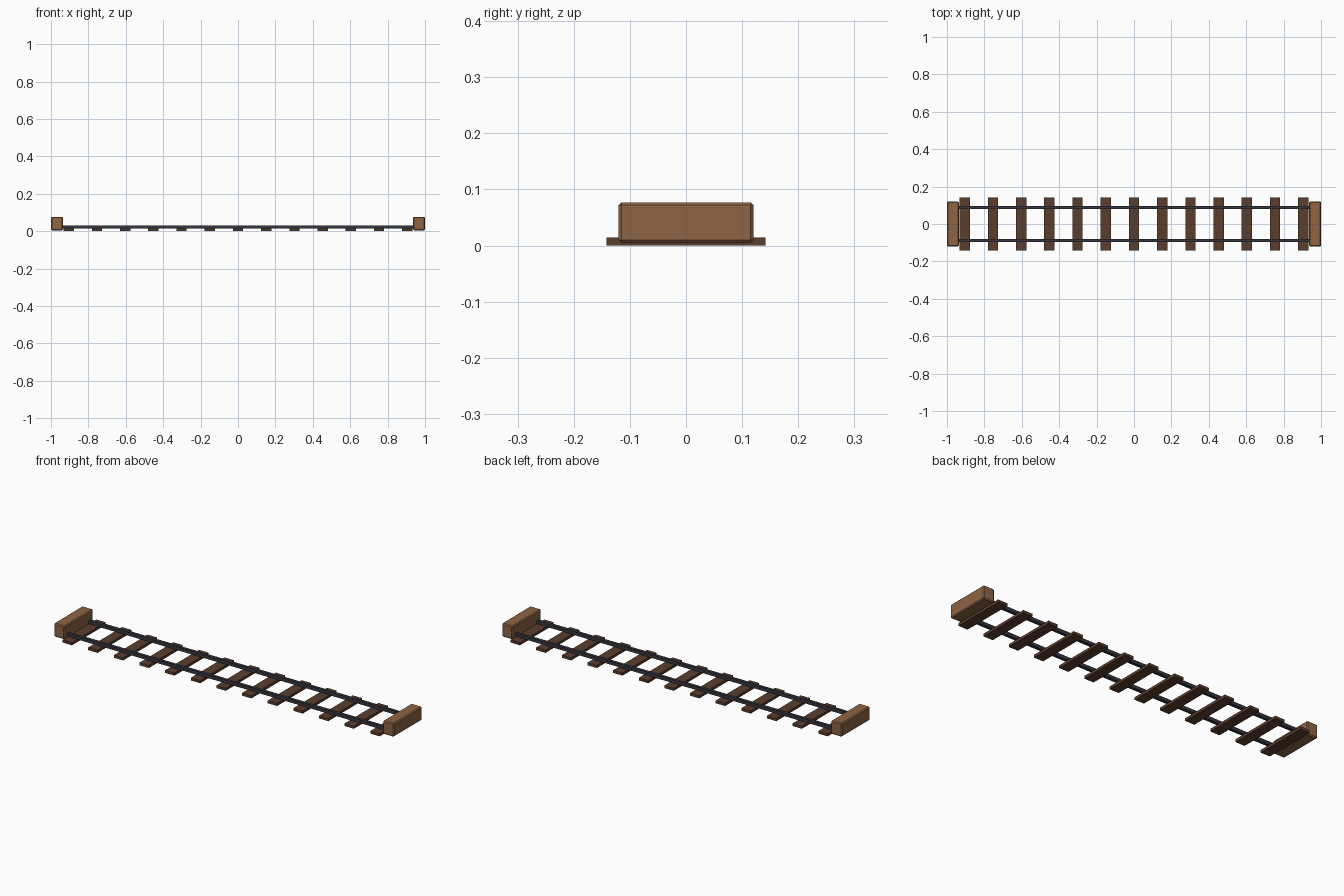
import bpy
import bmesh

if "Cube" in bpy.data.objects:
    bpy.data.objects.remove(bpy.data.objects["Cube"])


def material(name, color):
    m = bpy.data.materials.new(name)
    m.diffuse_color = (*color, 1)
    m.use_nodes = True
    m.node_tree.nodes["Principled BSDF"].inputs["Base Color"].default_value = m.diffuse_color
    return m


def block(name, center, size, mat, bevel=0.0):
    """Flat-shaded box with optional chamfered edges."""
    bm = bmesh.new()
    bmesh.ops.create_cube(bm, size=1)
    bmesh.ops.scale(bm, vec=size, verts=bm.verts)
    if bevel:
        bmesh.ops.bevel(bm, geom=bm.edges[:], offset=bevel, segments=1,
                        profile=0.5, affect='EDGES')
    mesh = bpy.data.meshes.new(name)
    bm.to_mesh(mesh)
    bm.free()
    mesh.materials.append(mat)
    obj = bpy.data.objects.new(name, mesh)
    obj.location = center
    bpy.context.collection.objects.link(obj)
    return obj


dark_wood = material("dark_wood", (0.105, 0.048, 0.027))
light_wood = material("light_wood", (0.27, 0.13, 0.06))
steel = material("steel", (0.035, 0.035, 0.048))

# Thirteen evenly spaced sleepers
SLEEPERS = 13
SPAN = 1.81
for i in range(SLEEPERS):
    x = -SPAN / 2 + SPAN * i / (SLEEPERS - 1)
    block(f"sleeper_{i + 1}", (x, 0, 0.007), (0.055, 0.284, 0.014), dark_wood)

# Two rails resting on the sleepers
for side, label in ((-1, "front"), (1, "back")):
    block(f"{label}_rail", (0, side * 0.088, 0.0225), (1.875, 0.016, 0.018), steel)

# Chamfered buffer blocks at both ends
for side, label in ((-1, "left"), (1, "right")):
    block(f"{label}_buffer", (side * 0.968, 0, 0.041), (0.064, 0.24, 0.072),
          light_wood, bevel=0.005)
